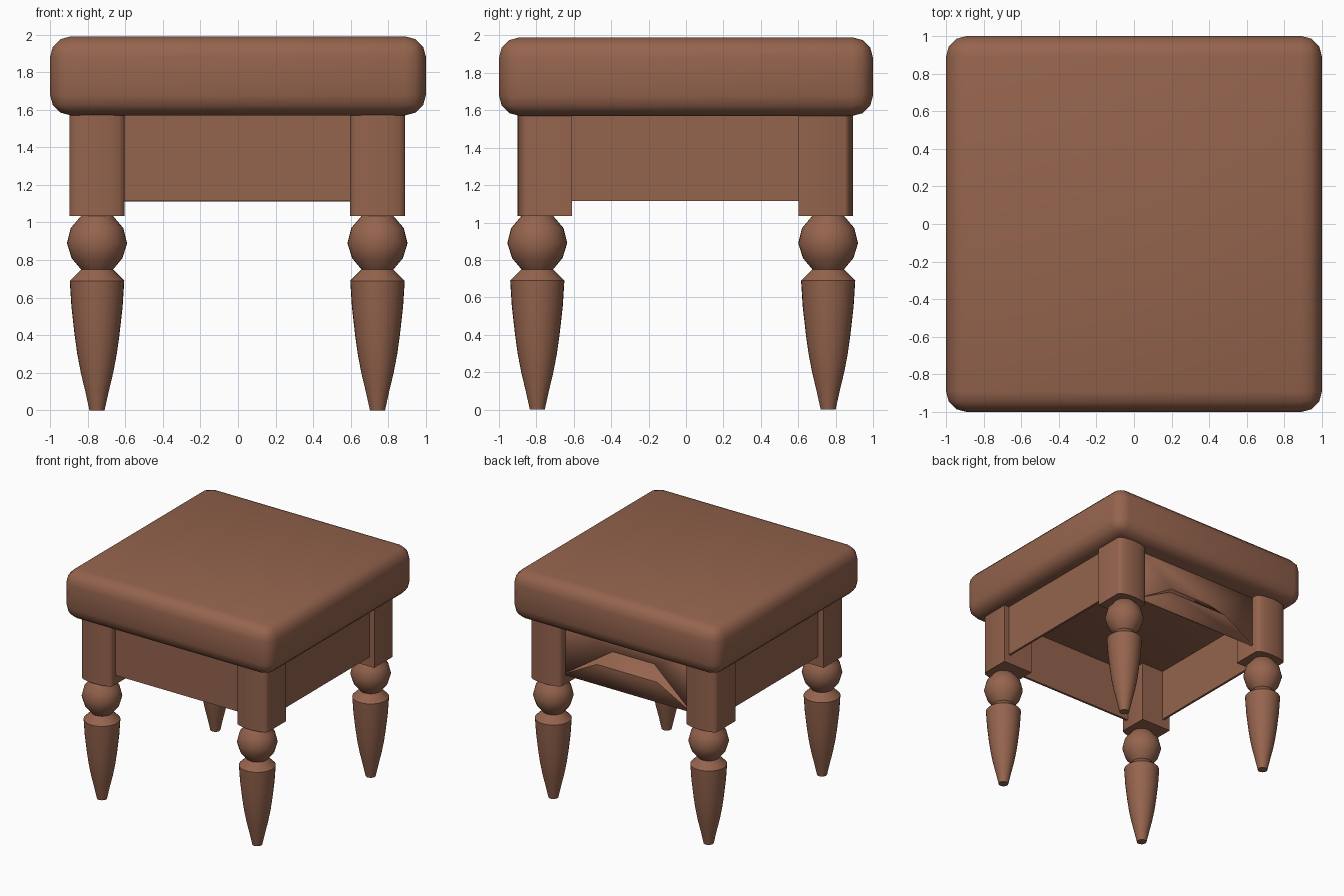
import bpy, bmesh, math

if "Cube" in bpy.data.objects:
    bpy.data.objects.remove(bpy.data.objects["Cube"])

wood = bpy.data.materials.new("brown_wood")
wood.diffuse_color = (0.30, 0.127, 0.075, 1)
wood.use_nodes = True
wood.node_tree.nodes["Principled BSDF"].inputs["Base Color"].default_value = wood.diffuse_color


def finish(name, bm, angle=40):
    bmesh.ops.recalc_face_normals(bm, faces=bm.faces)
    me = bpy.data.meshes.new(name)
    bm.to_mesh(me)
    bm.free()
    me.materials.append(wood)
    ob = bpy.data.objects.new(name, me)
    bpy.context.collection.objects.link(ob)
    bpy.ops.object.select_all(action='DESELECT')
    ob.select_set(True)
    bpy.context.view_layer.objects.active = ob
    bpy.ops.object.shade_smooth_by_angle(angle=math.radians(angle))
    return ob


def box(bm, x0, x1, y0, y1, z0, z1):
    verts = bmesh.ops.create_cube(bm, size=1)["verts"]
    for v in verts:
        v.co = ((x0 + x1) / 2 + v.co.x * (x1 - x0),
                (y0 + y1) / 2 + v.co.y * (y1 - y0),
                (z0 + z1) / 2 + v.co.z * (z1 - z0))


# Thick seat with rounded edges
bm = bmesh.new()
box(bm, -1, 1, -1, 1, 1.57, 1.99)
bmesh.ops.bevel(bm, geom=bm.edges[:], offset=0.11, segments=3, profile=0.5, affect='EDGES')
finish("seat", bm, 60)

# Plain apron panels
PANELS = {"front_apron": (-0.7, 0.7, -0.82, -0.80),
          "left_apron": (-0.84, -0.82, -0.7, 0.7),
          "right_apron": (0.82, 0.84, -0.7, 0.7)}
for name, (x0, x1, y0, y1) in PANELS.items():
    bm = bmesh.new()
    box(bm, x0, x1, y0, y1, 1.115, 1.60)
    finish(name, bm)

# Back apron with a finger dent above a long lip
bm = bmesh.new()
P = [bm.verts.new(c) for c in (
    (-0.62, 0.81, 1.115), (0.62, 0.81, 1.115), (0.62, 0.81, 1.60), (-0.62, 0.81, 1.60),
    (-0.29, 0.81, 1.29), (0.29, 0.81, 1.29), (0.2, 0.72, 1.39), (-0.2, 0.72, 1.39))]
for f in ((0, 1, 5, 4), (4, 5, 6, 7), (7, 6, 2, 3), (1, 2, 6), (1, 6, 5), (0, 7, 3), (0, 4, 7)):
    bm.faces.new([P[i] for i in f])
back = finish("back_apron", bm)
mod = back.modifiers.new("thickness", 'SOLIDIFY')
mod.thickness = 0.02

# Turned leg profile: (radius, height)
PROFILE = [(0.04, 0), (0.062, 0.1), (0.086, 0.2), (0.105, 0.3), (0.119, 0.4), (0.136, 0.55),
           (0.145, 0.69), (0.085, 0.75), (0.135, 0.81), (0.16, 0.89), (0.14, 0.97), (0.085, 1.035)]


def leg(name, cx, cy, by):
    side = 1 if cy > 0 else -1
    # Lathe the lower leg
    bm = bmesh.new()
    n = 32
    rings = [[bm.verts.new((cx + r * math.cos(2 * math.pi * i / n),
                            cy + r * math.sin(2 * math.pi * i / n), z)) for i in range(n)]
             for r, z in PROFILE]
    for a, b in zip(rings, rings[1:]):
        for i in range(n):
            j = (i + 1) % n
            bm.faces.new((a[i], a[j], b[j], b[i]))
    bm.faces.new(rings[0])
    bm.faces.new(rings[-1])
    finish(name, bm, 42)
    # Upper block, square with a bowed outer face
    bm = bmesh.new()
    h = 0.146
    outline = [(-h, -h), (h, -h)]
    outline += [(h * math.cos(t), h - 0.045 + 0.045 * math.sin(t))
                for t in (math.pi * k / 10 for k in range(11))]
    face = bm.faces.new([bm.verts.new((cx + x, by + side * y, 1.035)) for x, y in outline])
    top = bmesh.ops.extrude_face_region(bm, geom=[face], use_keep_orig=True)["geom"]
    bmesh.ops.translate(bm, vec=(0, 0, 0.59),
                        verts=[g for g in top if isinstance(g, bmesh.types.BMVert)])
    finish(name + "_block", bm)


for xn, cx in (("left", -0.75), ("right", 0.742)):
    for yn, cy, by in (("front", -0.795, -0.755), ("back", 0.76, 0.748)):
        leg(f"{yn}_{xn}_leg", cx, cy, by)
